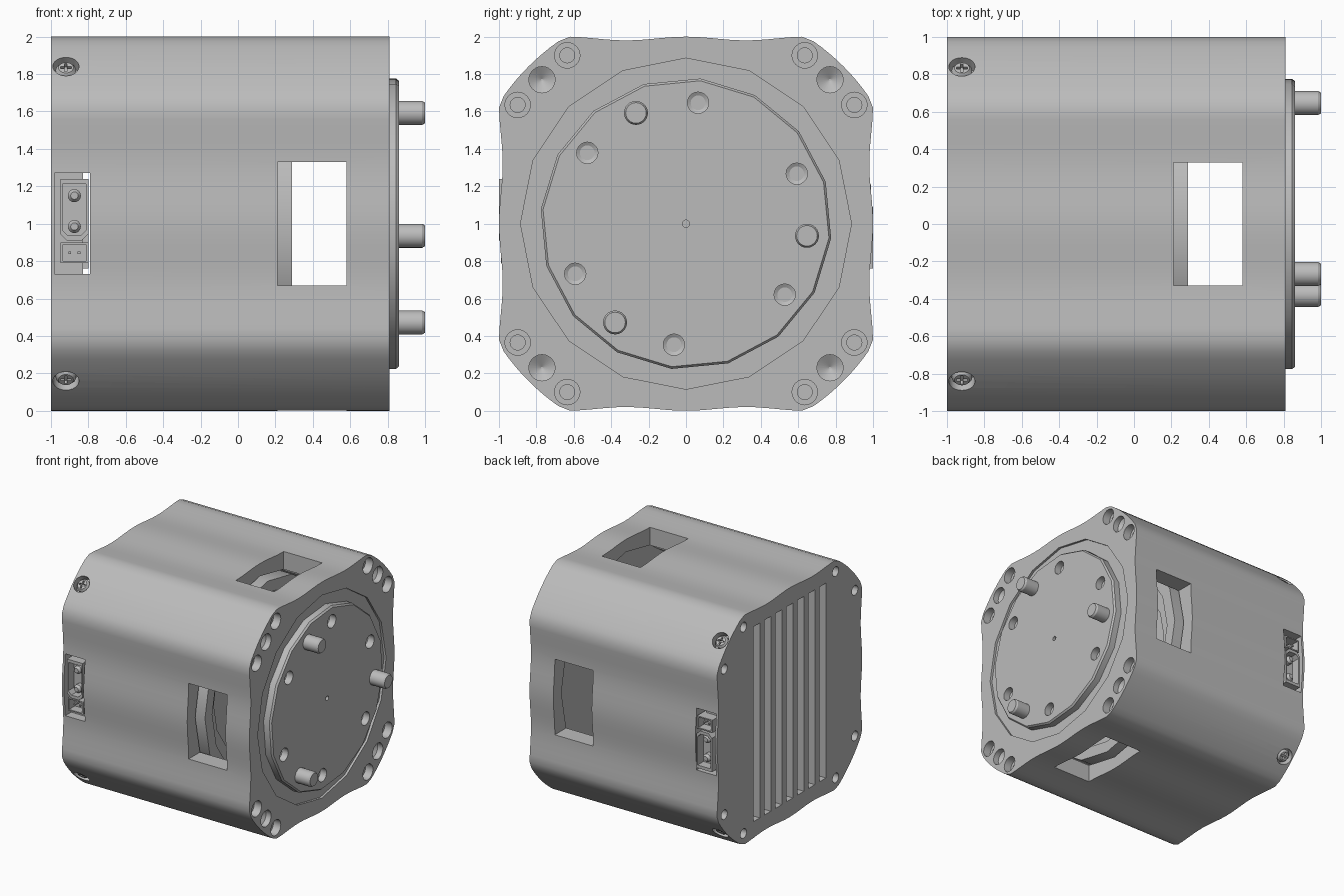
import bpy
import bmesh
from math import sin, cos, pi, radians
from mathutils import Matrix, Vector

cube = bpy.data.objects.get("Cube")
if cube:
    bpy.data.objects.remove(cube, do_unlink=True)

grey = bpy.data.materials.new("satin grey")
grey.use_nodes = True
tone = (0.5, 0.5, 0.5, 1)
grey.diffuse_color = tone
grey.node_tree.nodes["Principled BSDF"].inputs["Base Color"].default_value = tone

CENTRE = Matrix.Translation((0, 0, 1))
# Local z becomes the motor axis (+x), local x and y become world y and z
AXIS = CENTRE @ Matrix(((0, 0, 1, 0), (1, 0, 0, 0), (0, 1, 0, 0), (0, 0, 0, 1)))


def outward(angle):
    """Frame whose z points out of the housing side at this angle."""
    return CENTRE @ Matrix.Rotation(radians(angle), 4, 'X')


def shift(x, y, z=0):
    return Matrix.Translation((x, y, z))


def ring(n, turn=0):
    return [(cos(2 * pi * i / n + turn), sin(2 * pi * i / n + turn)) for i in range(n)]


def rect(w, h):
    return [(-w / 2, -h / 2), (w / 2, -h / 2), (w / 2, h / 2), (-w / 2, h / 2)]


def stack(bm, outline, levels, frame):
    """Closed solid from one outline repeated at (scale, height) levels."""
    loops = [[bm.verts.new(frame @ Vector((x * s, y * s, h))) for x, y in outline]
             for s, h in levels]
    n = len(outline)
    faces = [bm.faces.new(loops[0]), bm.faces.new(loops[-1])]
    for a, b in zip(loops, loops[1:]):
        for i in range(n):
            j = (i + 1) % n
            faces.append(bm.faces.new((a[i], a[j], b[j], b[i])))
    bmesh.ops.recalc_face_normals(bm, faces=faces)


def make(name, bm):
    mesh = bpy.data.meshes.new(name)
    bm.to_mesh(mesh)
    bm.free()
    mesh.materials.append(grey)
    obj = bpy.data.objects.new(name, mesh)
    bpy.context.collection.objects.link(obj)
    return obj


def activate(obj):
    for other in bpy.context.selected_objects:
        other.select_set(False)
    obj.select_set(True)
    bpy.context.view_layer.objects.active = obj


def carve(obj, bm):
    cutter = make("cutter", bm)
    cutter.hide_render = True
    mod = obj.modifiers.new("cut", 'BOOLEAN')
    mod.operation = 'DIFFERENCE'
    mod.solver = 'EXACT'
    mod.object = cutter
    activate(obj)
    bpy.ops.object.modifier_apply(modifier=mod.name)
    bpy.data.objects.remove(cutter, do_unlink=True)


def solid(name, outline, levels, frame):
    bm = bmesh.new()
    stack(bm, outline, levels, frame)
    return make(name, bm)


# Housing: four gently waved sides joined by rounded corners
quarter = []
for i in range(21):
    t = 0.62 - 1.24 * i / 20
    quarter.append((t, 1 - 0.01 * (1 - cos(2 * pi * t / 0.64))))
for i in range(9):
    a = radians(125 + 20 * i / 8)
    quarter.append((1.19 * cos(a), 1.19 * sin(a)))
profile = []
for k in range(4):
    c, s = round(cos(k * pi / 2)), round(sin(k * pi / 2))
    profile += [(x * c - y * s, x * s + y * c) for x, y in quarter]
housing = solid("housing", profile, [(1, -1), (1, 0.81)], AXIS)

# Inner bore and shallow front recess
bm = bmesh.new()
stack(bm, ring(16), [(0.89, -0.86), (0.89, 0.6)], AXIS)
stack(bm, ring(16), [(0.885, 0.79), (0.885, 0.9)], AXIS)
carve(housing, bm)

# Windows, connector openings, screw seats, mounting holes and rear slots
bm = bmesh.new()
for k in range(4):
    side = outward(90 * k)
    corner = outward(90 * k + 45)
    stack(bm, rect(0.37, 0.66), [(1, 0.7), (1, 1.2)], side @ shift(0.395, 0))
    stack(bm, ring(24), [(0.07, 1.12), (0.07, 1.3)], corner @ shift(-0.92, 0))
for angle in (90, -90):
    stack(bm, rect(0.19, 0.54), [(1, 0.75), (1, 1.1)], outward(angle) @ shift(-0.885, 0))
for sy in (-1, 1):
    for sz in (-1, 1):
        stack(bm, ring(24), [(0.07, 0.9), (0.07, 0.76), (0.005, 0.72)],
              AXIS @ shift(0.77 * sy, 0.77 * sz))
        for y, z in ((0.635, 0.9), (0.9, 0.635)):
            place = AXIS @ shift(y * sy, z * sz)
            stack(bm, ring(24), [(0.068, 0.9), (0.068, 0.74), (0.04, 0.74), (0.04, 0.64)], place)
            stack(bm, ring(20), [(0.042, -1.1), (0.042, -0.85)], place)
for i in range(7):
    stack(bm, rect(0.09, 1.7), [(1, -1.1), (1, -0.92)], AXIS @ shift(0.152 * (i - 3), 0))
carve(housing, bm)

# Inner stator with stepped front
stator = solid("stator", ring(16), [(0.87, -0.77), (0.87, 0.29), (0.77, 0.29), (0.75, 0.2),
                                    (0.62, 0.2), (0.6, 0.12)], AXIS)

# Output flange with a chamfered rim, six blind holes and a centre mark
TURN = radians(-5.7)
flange = solid("output_flange", ring(16, TURN), [(0.78, 0.7), (0.78, 0.845), (0.768, 0.86)], AXIS)
bm = bmesh.new()
stack(bm, ring(12), [(0.02, 0.9), (0.02, 0.82)], AXIS)
for y, z in ring(6, TURN + pi / 2):
    stack(bm, ring(20), [(0.057, 0.9), (0.057, 0.8), (0.004, 0.77)], AXIS @ shift(0.65 * y, 0.65 * z))
carve(flange, bm)

# Drive pins
bm = bmesh.new()
for y, z in ring(3, TURN):
    stack(bm, ring(24), [(0.064, 0.84), (0.064, 0.985), (0.055, 1)], AXIS @ shift(0.65 * y, 0.65 * z))
pins = make("drive_pins", bm)

# Corner screws with cross slots
bm = bmesh.new()
for k in range(4):
    stack(bm, ring(24), [(0.055, 1.1), (0.055, 1.16), (0.04, 1.18)],
          outward(90 * k + 45) @ shift(-0.92, 0))
screws = make("corner_screws", bm)
for size in ((0.06, 0.014), (0.014, 0.06)):
    bm = bmesh.new()
    for k in range(4):
        stack(bm, rect(*size), [(1, 1.155), (1, 1.2)], outward(90 * k + 45) @ shift(-0.92, 0))
    carve(screws, bm)

# Connectors: a holder, a large two-contact socket and a small two-pin socket
bm = bmesh.new()
c = 0.035
socket = [(-0.075, -0.165 + c), (-0.075 + c, -0.165), (0.075 - c, -0.165), (0.075, -0.165 + c),
          (0.075, 0.165), (-0.075, 0.165)]
for angle in (90, -90):
    side = outward(angle)
    stack(bm, rect(0.15, 0.54), [(1, 0.84), (1, 0.9)], side @ shift(-0.905, 0))
    stack(bm, socket, [(1, 0.86), (1, 1), (0.84, 1), (0.84, 0.92)], side @ shift(-0.875, 0.075))
    stack(bm, rect(0.15, 0.11), [(1, 0.86), (1, 0.99), (0.82, 0.99), (0.82, 0.91)],
          side @ shift(-0.875, -0.155))
    for y in (0.15, -0.015):
        stack(bm, ring(16), [(0.035, 0.91), (0.035, 0.96), (0.02, 0.98)], side @ shift(-0.875, y))
    for x in (-0.9, -0.85):
        stack(bm, rect(0.014, 0.014), [(1, 0.9), (1, 0.97)], side @ shift(x, -0.155))
connectors = make("connectors", bm)

for obj in (housing, stator, flange, pins, screws, connectors):
    activate(obj)
    bpy.ops.object.shade_smooth_by_angle(angle=radians(28))
